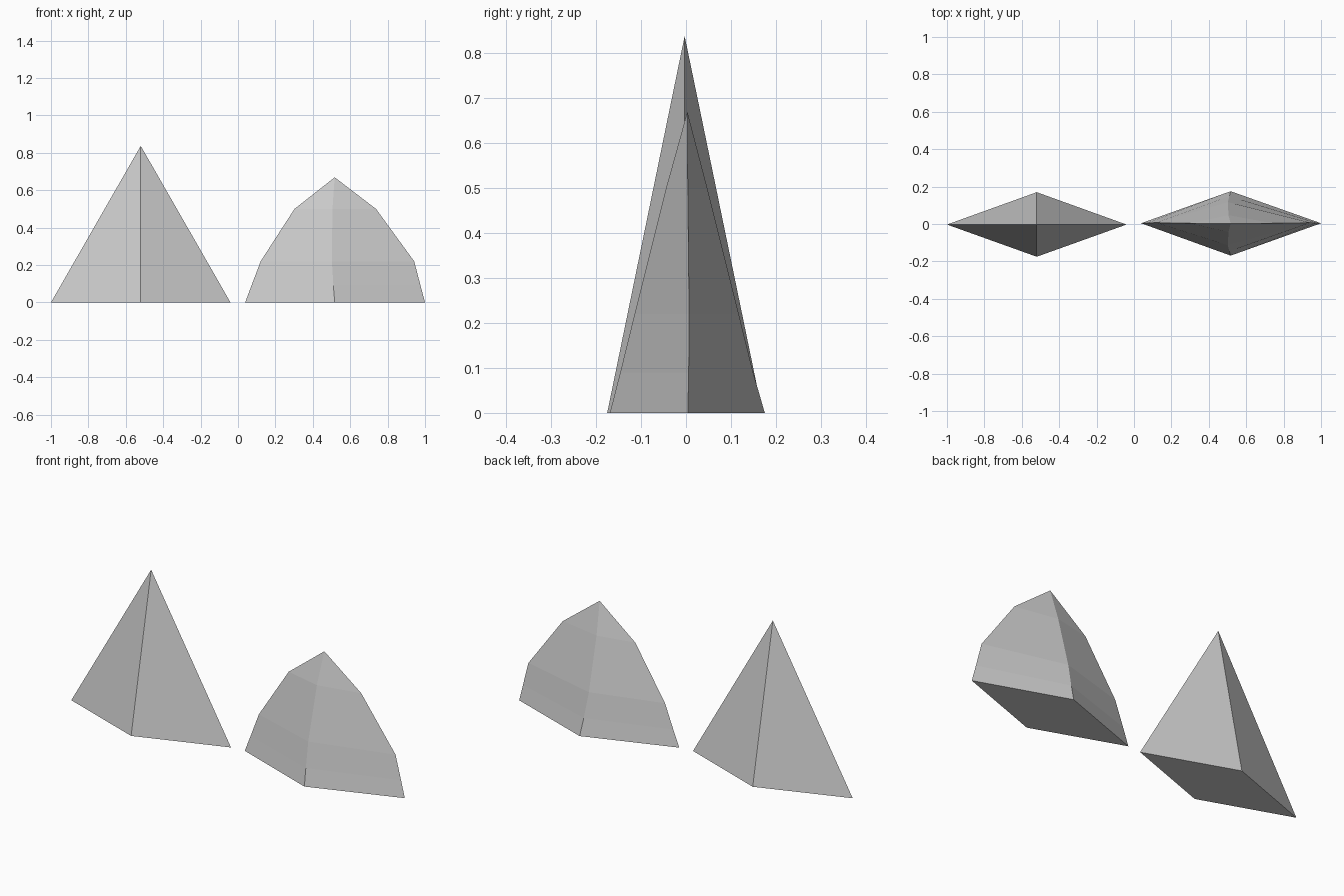
import bpy, bmesh

if "Cube" in bpy.data.objects:
    bpy.data.objects.remove(bpy.data.objects["Cube"])


def faceted_spike(name, rings, apex):
    """Stack four-cornered rings (right, back, left, front) and close to an apex."""
    bm = bmesh.new()
    loops = [[bm.verts.new(p) for p in ring] for ring in rings]
    bm.faces.new(loops[0][::-1])
    for a, b in zip(loops, loops[1:]):
        for i in range(4):
            j = (i + 1) % 4
            bm.faces.new((a[i], a[j], b[j], b[i]))
    tip = bm.verts.new(apex)
    for i in range(4):
        bm.faces.new((loops[-1][i], loops[-1][(i + 1) % 4], tip))
    bmesh.ops.recalc_face_normals(bm, faces=bm.faces)
    mesh = bpy.data.meshes.new(name)
    bm.to_mesh(mesh)
    bm.free()
    obj = bpy.data.objects.new(name, mesh)
    bpy.context.collection.objects.link(obj)
    return obj


def ring(z, right, left, ridge_x, back, front, side_y):
    return [(right, side_y, z), (ridge_x, back, z),
            (left, side_y, z), (ridge_x, front, z)]


# Sharp spike: straight pyramid on a rhombus base
faceted_spike("sharp_spike",
              [ring(0, -0.04, -1.0, -0.52, 0.17, -0.175, -0.003)],
              (-0.52, -0.003, 0.837))

# Blunt spike: same base with chipped, bulging sides
faceted_spike("blunt_spike", [
    ring(0.0, 1.0, 0.038, 0.517, 0.175, -0.169, 0.004),
    ring(0.09, 0.976, 0.072, 0.510, 0.149, -0.146, 0.006),
    ring(0.22, 0.942, 0.121, 0.502, 0.117, -0.114, 0.007),
    ring(0.50, 0.738, 0.302, 0.505, 0.047, -0.044, 0.004),
], (0.517, 0.003, 0.669))
